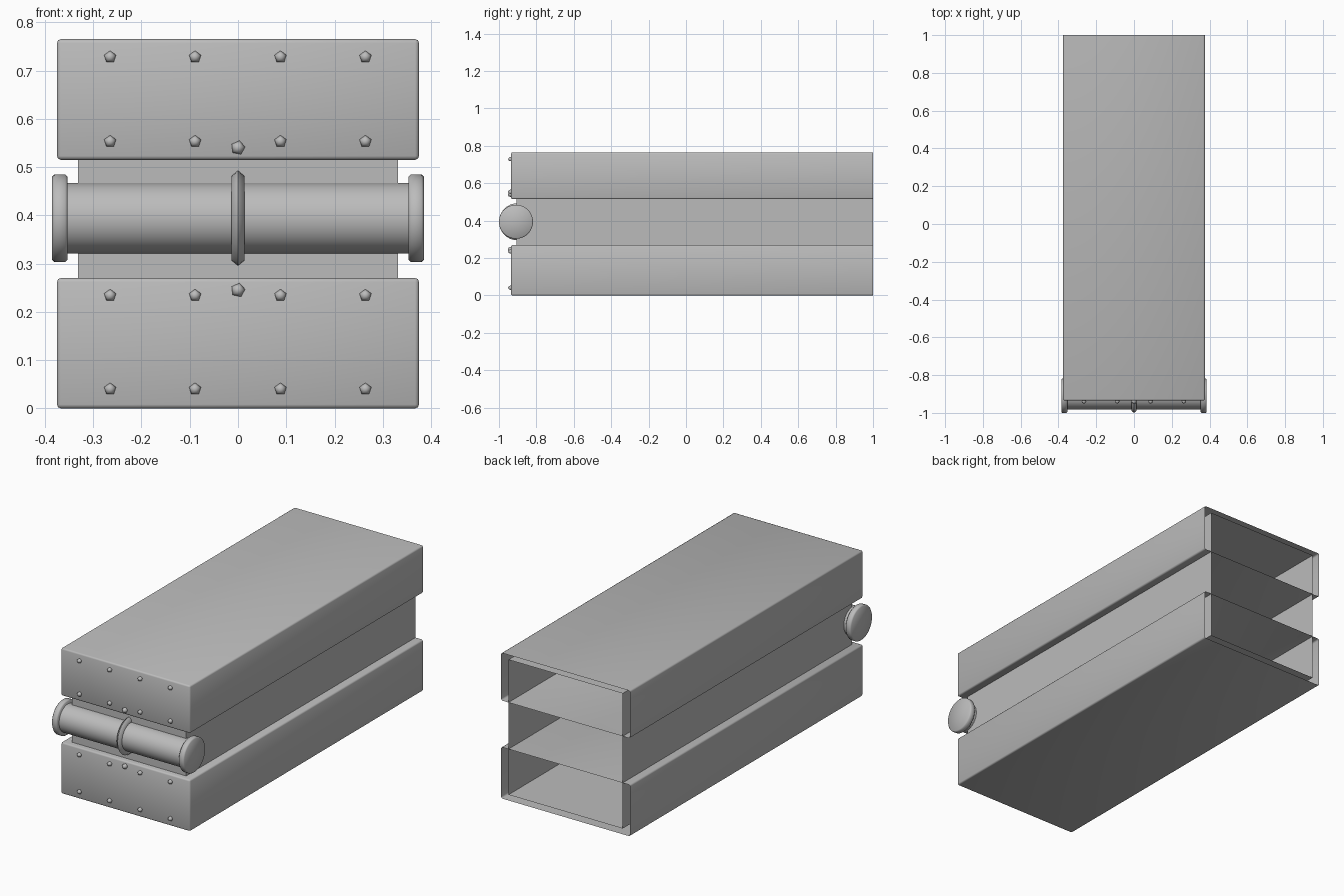
import bpy, bmesh, math
from mathutils import Matrix

cube = bpy.data.objects.get("Cube")
if cube:
    bpy.data.objects.remove(cube, do_unlink=True)

GREY = (0.5, 0.5, 0.5, 1)
metal = bpy.data.materials.new("grey metal")
metal.use_nodes = True
metal.diffuse_color = GREY
metal.node_tree.nodes["Principled BSDF"].inputs["Base Color"].default_value = GREY


def add_part(name, bm, angle=None):
    bmesh.ops.recalc_face_normals(bm, faces=bm.faces[:])
    mesh = bpy.data.meshes.new(name)
    bm.to_mesh(mesh)
    bm.free()
    mesh.materials.append(metal)
    obj = bpy.data.objects.new(name, mesh)
    bpy.context.collection.objects.link(obj)
    bpy.ops.object.select_all(action="DESELECT")
    obj.select_set(True)
    bpy.context.view_layer.objects.active = obj
    if angle is None:
        bpy.ops.object.shade_smooth()
    else:
        bpy.ops.object.shade_smooth_by_angle(angle=math.radians(angle))
    return obj


def open_box(name, half_width, front, bottom, top, bevel=0):
    """Thin sleeve closed at the front and open at the back."""
    bm = bmesh.new()
    size = (2 * half_width, 1 - front, top - bottom)
    place = Matrix.Translation((0, (1 + front) / 2, (top + bottom) / 2))
    bmesh.ops.create_cube(bm, size=1, matrix=place @ Matrix.Diagonal((*size, 1)))
    bm.normal_update()
    back = [f for f in bm.faces if f.normal.y > 0.5]
    bmesh.ops.delete(bm, geom=back, context="FACES_ONLY")
    if bevel:
        edges = [e for e in bm.edges if not e.is_boundary]
        bmesh.ops.bevel(bm, geom=edges, offset=bevel, segments=2,
                        profile=0.5, affect="EDGES")
        return add_part(name, bm)
    return add_part(name, bm, 30)


def lathe(name, profile, y, z, steps=48, angle=35):
    """Turn (x, radius) points around a crosswise axis."""
    bm = bmesh.new()
    verts = [bm.verts.new((x, y, z + r)) for x, r in profile]
    edges = [bm.edges.new(pair) for pair in zip(verts, verts[1:])]
    bmesh.ops.spin(bm, geom=verts + edges, cent=(0, y, z), axis=(1, 0, 0),
                   angle=2 * math.pi, steps=steps)
    bmesh.ops.remove_doubles(bm, verts=bm.verts[:], dist=0.0001)
    return add_part(name, bm, angle)


def rivet(name, x, z, radius, turn):
    """Five-sided domed stud on the front plate."""
    bm = bmesh.new()
    place = (Matrix.Translation((x, -0.938, z))
             @ Matrix.Rotation(turn, 4, "Y") @ Matrix.Rotation(math.pi / 2, 4, "X"))
    bmesh.ops.create_uvsphere(bm, u_segments=5, v_segments=4, radius=radius, matrix=place)
    add_part(name, bm)


# Outer sleeves and the narrower inner case
open_box("lower_sleeve", 0.375, -0.935, 0, 0.27, 0.008)
open_box("upper_sleeve", 0.375, -0.935, 0.515, 0.765, 0.008)
open_box("inner_case", 0.332, -0.905, 0.03, 0.74)

# Rolling bar with flanged ends and a centre ring
BAR_Y, BAR_Z = -0.909, 0.394
lathe("roller_bar", [(-0.36, 0.073), (0.36, 0.073)], BAR_Y, BAR_Z)
flange = [(0.353, 0), (0.353, 0.086), (0.358, 0.091), (0.38, 0.091), (0.385, 0.086), (0.385, 0)]
for side, label in ((1, "left"), (-1, "right")):
    lathe(label + "_end_flange", [(side * x, r) for x, r in flange], BAR_Y, BAR_Z, angle=50)
ring = [(-0.013, 0.07), (-0.013, 0.088), (0, 0.099), (0.013, 0.088), (0.013, 0.07)]
lathe("centre_ring", ring, -0.901, BAR_Z, steps=32, angle=80)

# Studs on both front plates
for z in (0.04, 0.234, 0.553, 0.728):
    for x in (-0.265, -0.089, 0.088, 0.264):
        rivet("plate_rivet", x, z, 0.013, 0)
for z in (0.245, 0.54):
    rivet("centre_rivet", 0, z, 0.015, 0.2)
